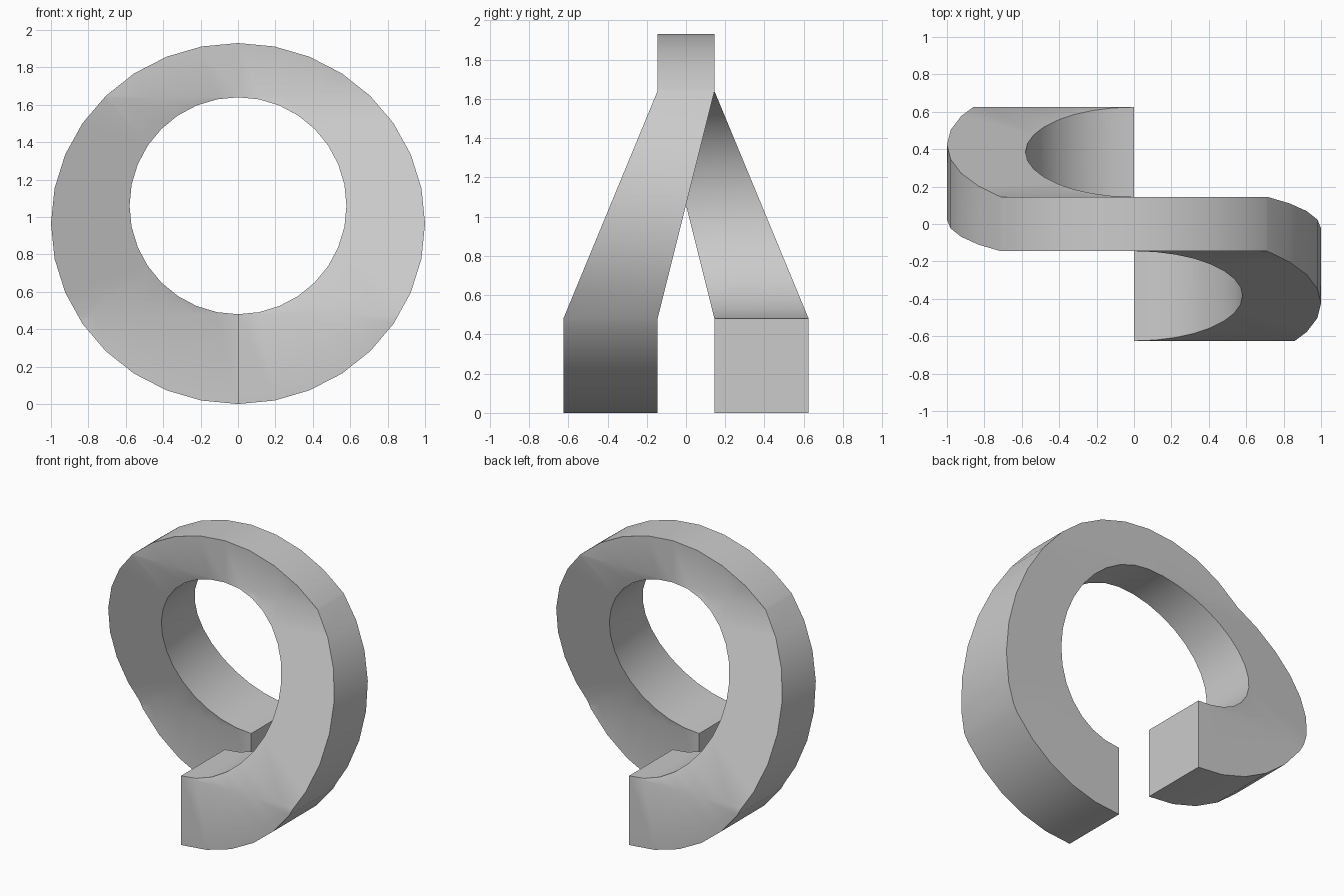
import bpy, bmesh, math

cube = bpy.data.objects.get("Cube")
if cube:
    bpy.data.objects.remove(cube, do_unlink=True)

STEPS = 16                      # segments per half ring
LOW, HIGH = 0.48, 1.64          # heights where the sides start and stop sloping
FRONT = (-0.625, -0.145)        # front side depth at the bottom and the top
BACK = (-0.145, 0.145)          # back side depth at the bottom and the top

steel = bpy.data.materials.new("light_grey_steel")
steel.use_nodes = True
grey = (0.6, 0.6, 0.6, 1)
steel.diffuse_color = grey
steel.node_tree.nodes["Principled BSDF"].inputs["Base Color"].default_value = grey

bm = bmesh.new()


def section(i):
    """Four corners of the cross-section: inner and outer, front and back."""
    a = math.pi * (i / STEPS - 0.5)
    inner = (0.58 * math.cos(a), 1.06 + 0.58 * math.sin(a))
    outer = (math.cos(a), 0.965 * (1 + math.sin(a)))
    corners = [(inner, -1), (outer, -1), (outer, 1), (inner, 1)]
    return [bm.verts.new((x, y, z)) for (x, z), y in corners]


# Right-angled half ring, closed only at the bottom gap
rings = [section(i) for i in range(STEPS + 1)]
for a, b in zip(rings, rings[1:]):
    for j in range(4):
        k = (j + 1) % 4
        bm.faces.new((a[j], a[k], b[k], b[j]))
bm.faces.new(rings[0])

# Crease lines, then slope the two sides between them
for height in (LOW, HIGH):
    bmesh.ops.bisect_plane(bm, geom=bm.verts[:] + bm.edges[:] + bm.faces[:],
                           dist=0.0001, plane_co=(0, 0, height), plane_no=(0, 0, 1))
for v in bm.verts:
    t = min(max((v.co.z - LOW) / (HIGH - LOW), 0), 1)
    start, end = FRONT if v.co.y < 0 else BACK
    v.co.y = start + (end - start) * t

# Second half: half turn about the vertical axis, welded at the top
copy = bmesh.ops.duplicate(bm, geom=bm.verts[:] + bm.edges[:] + bm.faces[:])
for v in copy["geom"]:
    if isinstance(v, bmesh.types.BMVert):
        v.co.x, v.co.y = -v.co.x, -v.co.y
bmesh.ops.remove_doubles(bm, verts=bm.verts[:], dist=0.0005)
bmesh.ops.recalc_face_normals(bm, faces=bm.faces[:])

mesh = bpy.data.meshes.new("split_ring")
bm.to_mesh(mesh)
bm.free()
mesh.materials.append(steel)
ring = bpy.data.objects.new("split_ring", mesh)
bpy.context.collection.objects.link(ring)

bpy.ops.object.select_all(action='DESELECT')
ring.select_set(True)
bpy.context.view_layer.objects.active = ring
bpy.ops.object.shade_smooth_by_angle(angle=math.radians(30))
